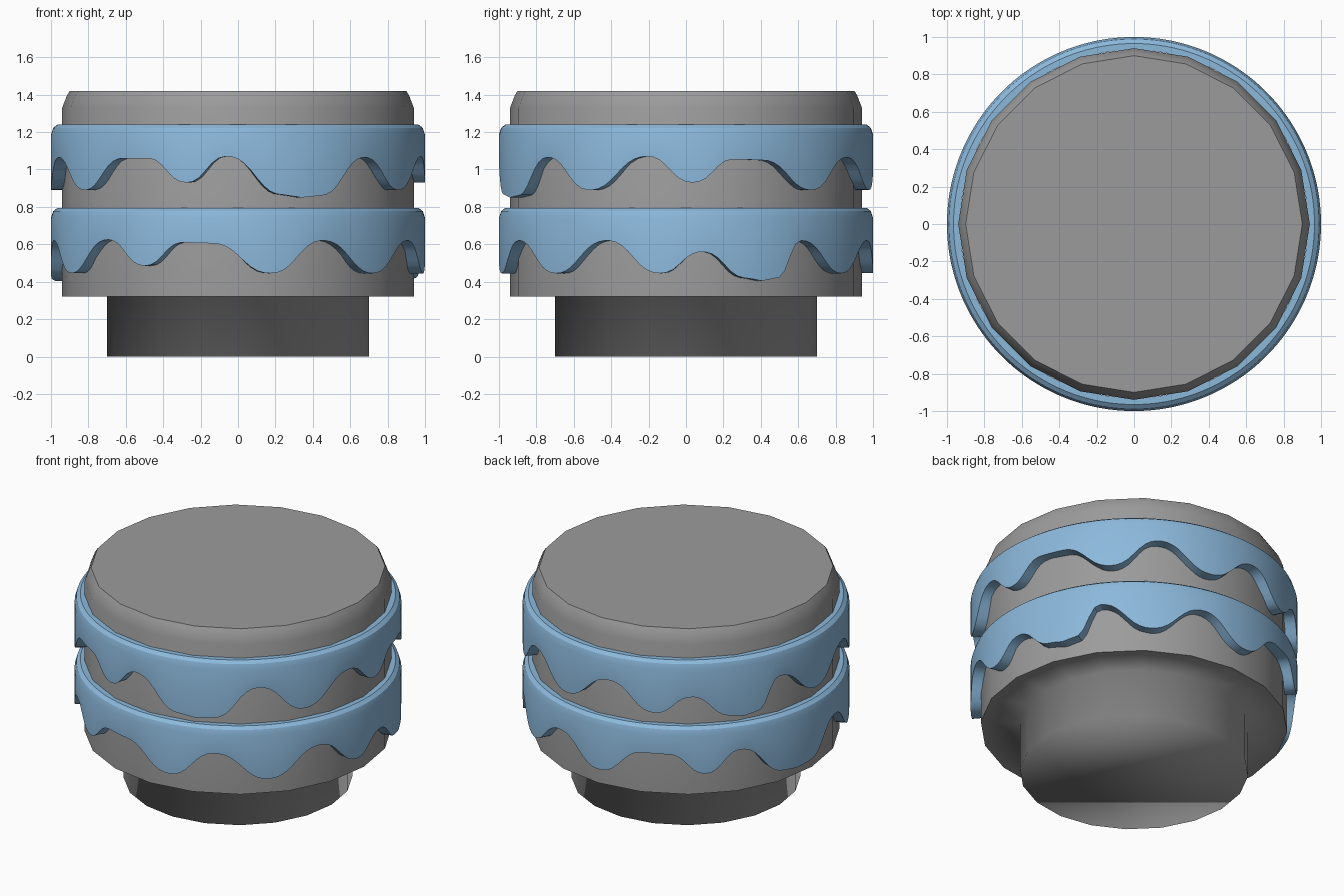
import bpy, bmesh, math

if "Cube" in bpy.data.objects:
    bpy.data.objects.remove(bpy.data.objects["Cube"])

def material(name, rgb):
    m = bpy.data.materials.new(name)
    m.diffuse_color = (*rgb, 1)
    m.use_nodes = True
    m.node_tree.nodes["Principled BSDF"].inputs["Base Color"].default_value = m.diffuse_color
    return m

GREY = material("mid grey", (0.33, 0.33, 0.33))
BLUE = material("light blue", (0.26, 0.48, 0.71))

def lathe(name, profile, sides, mat, cap=False, closed=False, start=0.0, smooth=30):
    """profile(angle) returns (radius, z) points, listed bottom to top on the outside."""
    bm = bmesh.new()
    cols = []
    for i in range(sides):
        a = 360 * i / sides + start
        c, s = math.cos(math.radians(a)), math.sin(math.radians(a))
        cols.append([bm.verts.new((r * c, r * s, z)) for r, z in profile(a)])
    n = len(cols[0])
    for i in range(sides):
        p, q = cols[i], cols[(i + 1) % sides]
        for j in range(n if closed else n - 1):
            k = (j + 1) % n
            bm.faces.new((p[j], q[j], q[k], p[k]))
    if cap == "top":
        bm.faces.new([c[-1] for c in cols])
    elif cap == "bottom":
        bm.faces.new([c[0] for c in reversed(cols)])
    bmesh.ops.recalc_face_normals(bm, faces=bm.faces)
    # open shells keep their outward side
    ref = max(bm.faces, key=lambda f: f.calc_center_median().xy.length)
    if cap is False and not closed and ref.normal.xy.dot(ref.calc_center_median().xy) < 0:
        bmesh.ops.reverse_faces(bm, faces=bm.faces)
    me = bpy.data.meshes.new(name)
    bm.to_mesh(me)
    bm.free()
    me.materials.append(mat)
    ob = bpy.data.objects.new(name, me)
    bpy.context.collection.objects.link(ob)
    bpy.ops.object.select_all(action='DESELECT')
    ob.select_set(True)
    bpy.context.view_layer.objects.active = ob
    if smooth:
        bpy.ops.object.shade_smooth_by_angle(angle=math.radians(smooth))
    else:
        bpy.ops.object.shade_smooth()
    return ob

# Main drum with rounded top rim
lathe("drum", lambda a: [(.94, .32), (.94, 1.33), (.915, 1.395), (.90, 1.42)],
      20, GREY, cap="top")

# Narrow foot with the drum underside, softly shaded as one piece
lathe("foot", lambda a: [(.70, 0), (.70, .32), (.94, .32)], 20, GREY,
      cap="bottom", smooth=0)

# Drip edge: (angle, height below the band top), alternating low drips and high arches
EDGE = [(-163, .175), (-145, .35), (-128, .18), (-119, .18), (-106, .31), (-93.5, .17),
        (-76, .375), (-70, .39), (-64, .38), (-47.5, .175), (-31, .35), (-12, .17),
        (2, .31), (15, .185), (24, .19), (42, .35), (59, .175), (78, .35), (97, .175),
        (114, .35), (127, .235), (141, .375), (146, .39), (151, .375), (160, .175),
        (178, .35)]

def drop(a):
    a = (a + 163) % 360 - 163
    pts = EDGE + [(197, .175)]
    for (a0, d0), (a1, d1) in zip(pts, pts[1:]):
        if a0 <= a <= a1:
            t = (a - a0) / (a1 - a0)
            if abs(d1 - d0) > .05:              # steep flank
                t = t ** 1.9 / (t ** 1.9 + (1 - t) ** 1.9)
            return d0 + (d1 - d0) * t
    return .175

def band(name, top, turn):
    def profile(a):
        low = top - drop(a - turn)
        return [(.93, low), (1, low), (1, top - .055), (.988, top - .018),
                (.965, top), (.93, top)]
    return lathe(name, profile, 180, BLUE, closed=True)

# Two scalloped bands, the lower one turned
band("upper_band", 1.24, 0)
band("lower_band", .795, -122)
